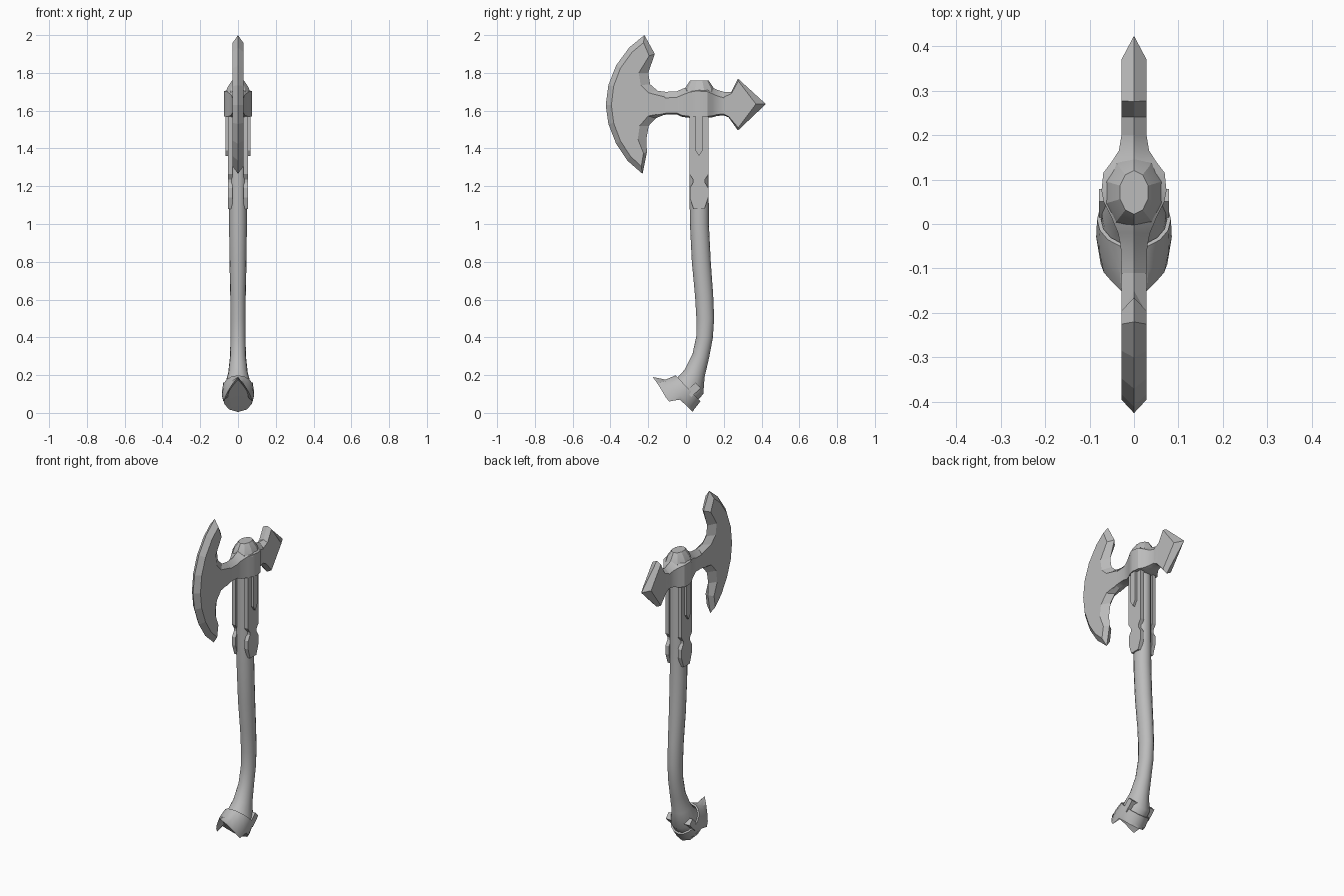
import bpy, bmesh, math
from mathutils import Vector

steel = bpy.data.materials.new("grey")
steel.diffuse_color = (0.5, 0.5, 0.5, 1)


def make(name, verts, faces, smooth=30):
    me = bpy.data.meshes.new(name)
    me.from_pydata([tuple(v) for v in verts], [], faces)
    bm = bmesh.new()
    bm.from_mesh(me)
    bmesh.ops.recalc_face_normals(bm, faces=bm.faces)
    bm.to_mesh(me)
    bm.free()
    me.materials.append(steel)
    ob = bpy.data.objects.new(name, me)
    bpy.context.collection.objects.link(ob)
    if smooth:
        bpy.ops.object.select_all(action='DESELECT')
        ob.select_set(True)
        bpy.context.view_layer.objects.active = ob
        bpy.ops.object.shade_smooth_by_angle(angle=math.radians(smooth))
    return ob


def loft(name, rings, smooth=30):
    """Skin equal-length rings of points and close both ends."""
    n = len(rings[0])
    verts = [p for r in rings for p in r]
    faces = [(k * n + i, k * n + (i + 1) % n, (k + 1) * n + (i + 1) % n, (k + 1) * n + i)
             for k in range(len(rings) - 1) for i in range(n)]
    faces += [tuple(range(n)), tuple(range(len(verts) - n, len(verts)))]
    return make(name, verts, faces, smooth)


def bevelled_plate(name, rim, inset, w):
    """Sharp rim at x = 0 rising to flat cheeks at x = +-w."""
    n = len(rim)
    verts = [(0, *p) for p in rim] + [(s * w, *p) for s in (1, -1) for p in inset]
    faces = [tuple(range(n, 2 * n)), tuple(range(2 * n, 3 * n))]
    for i in range(n):
        j = (i + 1) % n
        faces += [(i, j, n + j, n + i), (i, j, 2 * n + j, 2 * n + i)]
    return make(name, verts, faces, 0)


def slab(name, outline, x0, x1):
    return loft(name, [[(x, y, z) for y, z in outline] for x in (x0, x1)], 0)


# Crescent blade
bevelled_plate(
    "axe_blade",
    [(-.22, 2.0), (-.30, 1.935), (-.37, 1.84), (-.411, 1.735), (-.425, 1.63), (-.411, 1.53),
     (-.37, 1.425), (-.31, 1.335), (-.23, 1.265), (-.207, 1.38), (-.21, 1.45), (-.197, 1.52),
     (-.16, 1.56), (-.11, 1.58), (-.11, 1.70), (-.15, 1.705), (-.19, 1.74), (-.20, 1.80), (-.165, 1.90)],
    [(-.225, 1.96), (-.285, 1.91), (-.347, 1.825), (-.383, 1.73), (-.395, 1.63), (-.383, 1.535),
     (-.347, 1.44), (-.295, 1.36), (-.237, 1.305), (-.225, 1.375), (-.255, 1.45), (-.245, 1.52),
     (-.20, 1.572), (-.11, 1.588), (-.11, 1.672), (-.20, 1.695), (-.24, 1.735), (-.25, 1.80), (-.195, 1.89)],
    .028)

# Arrow-shaped back spike
bevelled_plate(
    "back_spike",
    [(.20, 1.70), (.24, 1.70), (.275, 1.77), (.423, 1.635), (.275, 1.495), (.225, 1.565), (.20, 1.575)],
    [(.20, 1.672), (.24, 1.69), (.277, 1.757), (.37, 1.635), (.277, 1.51), (.228, 1.567), (.20, 1.582)],
    .028)

# Head body swelling round the eye: y, half width, bottom, top
sections = [(-.15, .028, 1.57, 1.70), (-.10, .028, 1.58, 1.70), (-.05, .03, 1.58, 1.702),
            (-.02, .036, 1.567, 1.715), (.02, .053, 1.562, 1.73), (.05, .068, 1.562, 1.735),
            (.075, .073, 1.562, 1.735), (.115, .069, 1.562, 1.732), (.14, .05, 1.565, 1.722),
            (.165, .034, 1.572, 1.71), (.20, .028, 1.575, 1.70), (.235, .028, 1.57, 1.697)]
loft("head_body", [[(0, y, t), (w, y, t - .032), (w, y, b + .008), (0, y, b), (-w, y, b + .008),
                    (-w, y, t - .032)] for y, w, b, t in sections])

# Tapered cap on the head
loft("head_cap", [[(rx * math.sin(a), .071 + ry * math.cos(a), z)
                   for a in (math.tau * i / 10 for i in range(10))]
                  for rx, ry, z in ((.07, .085, 1.69), (.058, .072, 1.725), (.033, .049, 1.76))], 20)

# Curved shaft: y, z, radius in y, radius in x
path = [(.069, 1.60, .051, .046), (.069, 1.2, .051, .046), (.071, 1.0, .05, .047), (.081, .8, .05, .045),
        (.096, .62, .048, .041), (.102, .5, .047, .04), (.098, .4, .044, .04), (.078, .3, .045, .042),
        (.046, .21, .056, .052), (.02, .14, .082, .072), (-.01, .11, .082, .072)]
rings = []
for k, (y, z, ry, rx) in enumerate(path):
    a, b = path[max(k - 1, 0)], path[min(k + 1, len(path) - 1)]
    t = Vector((0, b[0] - a[0], b[1] - a[1])).normalized()
    side = Vector((0, -t.z, t.y))
    rings.append([Vector((0, y, z)) + side * ry * math.cos(u) + Vector((rx * math.sin(u), 0, 0))
                  for u in (math.tau * i / 16 for i in range(16))])
loft("shaft", rings, 40)

# Side straps and the tongues over them
strap = [(.018, 1.57), (.018, 1.265), (.038, 1.235), (.038, 1.22), (.02, 1.19), (.02, 1.14), (.04, 1.08),
         (.098, 1.08), (.118, 1.14), (.118, 1.19), (.1, 1.22), (.1, 1.235), (.12, 1.265), (.12, 1.57)]
tongue = [(.05, 1.57), (.05, 1.39), (.069, 1.36), (.088, 1.39), (.088, 1.57)]
for s, label in ((1, "right"), (-1, "left")):
    slab("strap_" + label, strap, s * .03, s * .053)
    slab("tongue_" + label, tongue, s * .05, s * .066)

# Pommel collar built along a slanted axis
C, U, D = Vector((0, .011, .13)), Vector((0, -.69, .724)), Vector((0, -.724, -.69))


def pt(e, x, d):
    return C + U * e + D * d + Vector((x, 0, 0))


def oval(front, back, x, d):
    return [pt((front if math.cos(u) > 0 else back) * math.cos(u), x * math.sin(u), d)
            for u in (math.tau * i / 16 for i in range(16))]


half = [(.173, 0, .094), (.13, .028, .10), (.09, .05, .108), (.05, .068, .118), (.019, .075, .121),
        (-.012, .078, .074), (-.05, .072, .07), (-.09, .045, .069), (-.107, 0, .069)]
toe = [pt(*p) for p in half] + [pt(e, -x, d) for e, x, d in half[-2:0:-1]]
hollow = [pt(.03 + (e - .03) * .7, x * .7, .07) for e, x, d in half]
hollow += [pt(.03 + (e - .03) * .7, -x * .7, .07) for e, x, d in half[-2:0:-1]]
loft("pommel_collar", [oval(.08, .08, .07, .03), oval(.085, .085, .074, 0), oval(.095, .095, .083, 0),
                       oval(.116, .103, .085, .055), toe, hollow])

# Small tabs above the collar
for s, label in ((1, "right"), (-1, "left")):
    loft("collar_tab_" + label, [[pt(e, s * x, d) for e, d in ((-.005, .02), (-.045, .02), (-.045, -.05), (-.005, -.05))]
                                 for x in (.04, .079)], 0)
